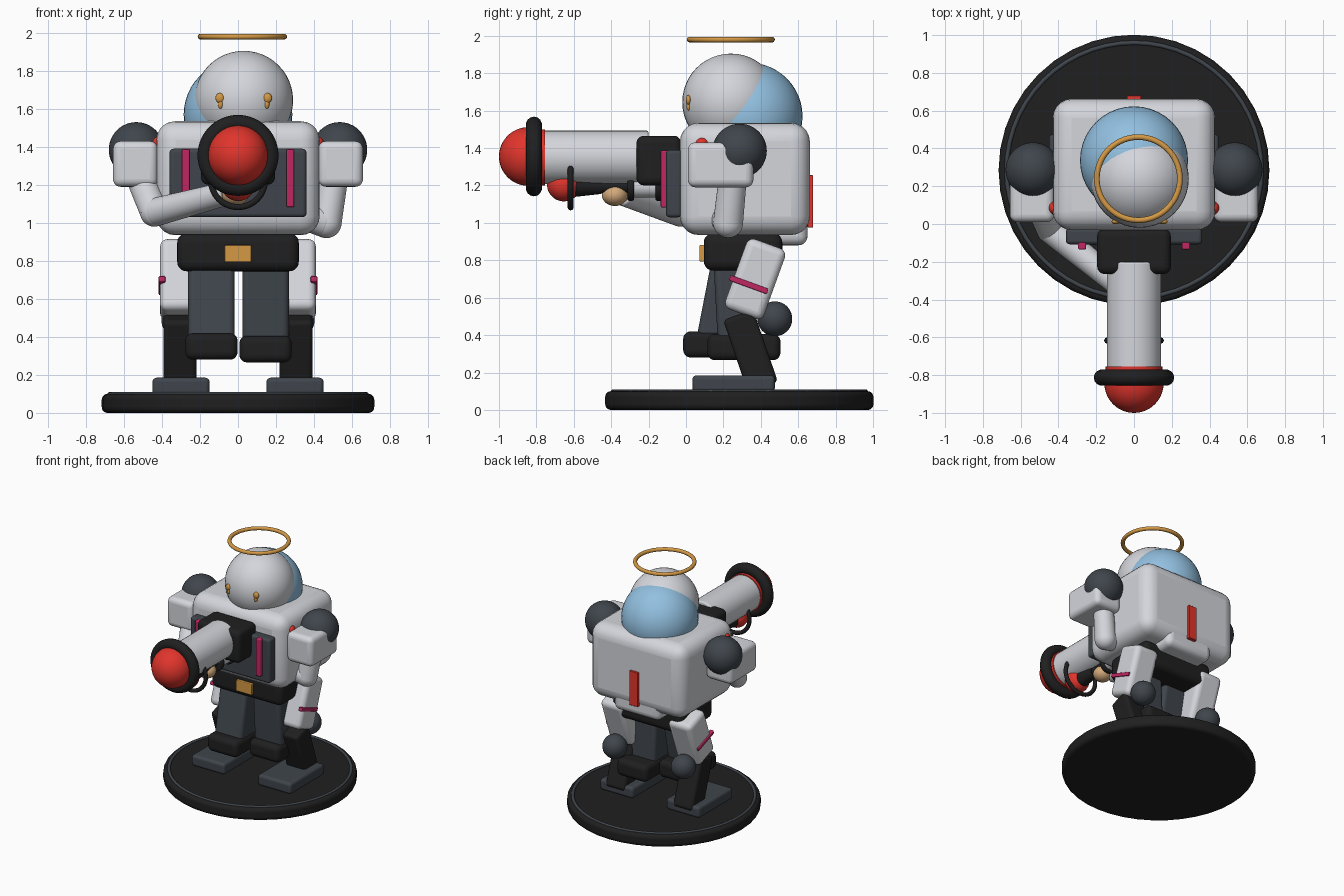
import bpy
import bmesh
from math import radians
from mathutils import Vector, Matrix

if "Cube" in bpy.data.objects:
    bpy.data.objects.remove(bpy.data.objects["Cube"])


def material(name, r, g, b):
    mat = bpy.data.materials.new(name)
    mat.use_nodes = True
    mat.diffuse_color = (r, g, b, 1)
    node = next(n for n in mat.node_tree.nodes if n.type == 'BSDF_PRINCIPLED')
    node.inputs["Base Color"].default_value = (r, g, b, 1)
    return mat


WHITE = material("armour_white", 0.66, 0.67, 0.71)
SLATE = material("slate_grey", 0.05, 0.06, 0.072)
BLACK = material("soft_black", 0.014, 0.014, 0.015)
RED = material("bright_red", 0.75, 0.035, 0.025)
PINK = material("magenta", 0.52, 0.02, 0.12)
GOLD = material("gold", 0.66, 0.32, 0.06)
BLUE = material("sky_blue", 0.29, 0.53, 0.75)
TAN = material("skin_tan", 0.65, 0.4, 0.2)


def add(name, bm, mat, bevel=0.0):
    mesh = bpy.data.meshes.new(name)
    bm.normal_update()
    bm.to_mesh(mesh)
    bm.free()
    mesh.materials.append(mat)
    ob = bpy.data.objects.new(name, mesh)
    bpy.context.scene.collection.objects.link(ob)
    if bevel:
        mod = ob.modifiers.new("rounding", 'BEVEL')
        mod.width = bevel
        mod.segments = 5
        mod.limit_method = 'ANGLE'
        mod.angle_limit = radians(40)
    bpy.ops.object.select_all(action='DESELECT')
    ob.select_set(True)
    bpy.context.view_layer.objects.active = ob
    bpy.ops.object.shade_smooth_by_angle(angle=radians(35))
    return ob


def box(name, mat, loc, size, bevel=0.02, tilt=0):
    bm = bmesh.new()
    bmesh.ops.create_cube(bm, size=1, matrix=Matrix.Diagonal((*size, 1)))
    ob = add(name, bm, mat, bevel)
    ob.location = loc
    ob.rotation_euler.x = radians(tilt)
    return ob


def ball(name, mat, loc, radius, scale=(1, 1, 1)):
    bm = bmesh.new()
    bmesh.ops.create_uvsphere(bm, u_segments=40, v_segments=24, radius=radius)
    ob = add(name, bm, mat)
    ob.location = loc
    ob.scale = scale
    return ob


def rod(name, mat, start, end, r1, r2=None, bevel=0.0):
    start, end = Vector(start), Vector(end)
    bm = bmesh.new()
    bmesh.ops.create_cone(bm, cap_ends=True, segments=40, radius1=r1,
                          radius2=r2 or r1, depth=(end - start).length)
    ob = add(name, bm, mat, bevel)
    ob.location = (start + end) / 2
    ob.rotation_euler = (end - start).to_track_quat('Z', 'Y').to_euler()
    return ob


def ring(name, mat, loc, major, minor, upright=False):
    bpy.ops.mesh.primitive_torus_add(location=loc, major_radius=major, minor_radius=minor,
                                     major_segments=56, minor_segments=14,
                                     rotation=(radians(90) if upright else 0, 0, 0))
    ob = bpy.context.object
    ob.name = name
    ob.data.materials.append(mat)
    bpy.ops.object.shade_smooth()
    return ob


# Round stand
rod("stand", BLACK, (0, 0.285, 0), (0, 0.285, 0.1), 0.717, bevel=0.03)
ring("stand_trim", SLATE, (0, 0.285, 0.098), 0.675, 0.012)

# Walking legs, thigh stripes, shoulders and panel stripes on both sides
for side, s in (("left", 1), ("right", -1)):
    box(side + "_foot", SLATE, (s * 0.3, 0.255, 0.14), (0.3, 0.44, 0.09), 0.022)
    box(side + "_shin", BLACK, (s * 0.305, 0.345, 0.315), (0.175, 0.17, 0.41), 0.025, 19)
    box(side + "_thigh", WHITE, (s * 0.305, 0.37, 0.7), (0.21, 0.22, 0.4), 0.04, -20)
    box(side + "_thigh_stripe", PINK, (s * 0.4, 0.335, 0.67), (0.035, 0.215, 0.03), 0.006, -20)
    ball(side + "_knee", SLATE, (s * 0.31, 0.475, 0.487), 0.093)
    ball(side + "_shoulder", SLATE, (s * 0.535, 0.287, 1.385), 0.145)
    box(side + "_upper_arm", WHITE, (s * 0.54, 0.185, 1.31), (0.235, 0.35, 0.24), 0.04)
    ball(side + "_shoulder_joint", RED, (s * 0.415, 0.085, 1.42), 0.036)
    box(side + "_chest_stripe", PINK, (s * 0.275, -0.115, 1.235), (0.042, 0.04, 0.305), 0.008)

# Hanging legs with shoes, one swung forward
for side, x, top, low, tilt in (("left", 0.145, 0.255, 0.27, 3), ("right", -0.14, 0.25, 0.16, -11)):
    box(side + "_hanging_leg", SLATE, (x, (top + low) / 2, 0.6), (0.245, 0.21, 0.5), 0.03, tilt)
    box(side + "_shoe", BLACK, (x, low + 0.02 * (1 + (x > 0)), 0.343 - 0.05 * x),
        (0.275, 0.39, 0.14), 0.04)

# Body
box("torso", WHITE, (0, 0.315, 1.235), (0.86, 0.695, 0.6), 0.1)
box("lower_back", WHITE, (0, 0.46, 1.0), (0.42, 0.38, 0.24), 0.05)
box("belt", BLACK, (0, 0.305, 0.845), (0.64, 0.42, 0.2), 0.05)
box("buckle", GOLD, (0, 0.09, 0.838), (0.14, 0.035, 0.09), 0.006)
box("chest_panel", SLATE, (0, -0.065, 1.21), (0.72, 0.085, 0.36), 0.02)
box("back_stripe", RED, (0, 0.665, 1.115), (0.075, 0.03, 0.28), 0.005)

# Head, visor, eyes and halo
head = Vector((0.03, 0.24, 1.645))
ball("head", WHITE, head, 0.26)
ball("visor", BLUE, (0, 0.337, 1.57), 0.286)
for side, s in (("left", 1), ("right", -1)):
    ball(side + "_eye", GOLD, head + Vector((s * 0.125, -0.227, 0.012)), 0.026, (0.9, 0.55, 1))
    ball(side + "_eye_tip", GOLD, head + Vector((s * 0.122, -0.226, -0.02)), 0.024, (0.55, 0.5, 1))
ring("halo", GOLD, (0.023, 0.24, 1.98), 0.22, 0.015)

# Large chest cannon
box("cannon_mount", BLACK, (0, -0.145, 1.333), (0.39, 0.24, 0.265), 0.04)
rod("cannon_barrel", WHITE, (0, -0.2, 1.35), (0, -0.77, 1.35), 0.143, bevel=0.012)
rod("cannon_collar", RED, (0, -0.755, 1.35), (0, -0.845, 1.35), 0.15)
ring("cannon_ring", BLACK, (0, -0.813, 1.355), 0.17, 0.043, True)
ball("cannon_ball", RED, (0, -0.843, 1.355), 0.157)

# Small lower blaster
ball("blaster_ball", RED, (0, -0.653, 1.205), 0.09)
ring("blaster_ring", BLACK, (0, -0.617, 1.225), 0.142, 0.016, True)
rod("blaster_neck", BLACK, (0, -0.6, 1.2), (0, -0.45, 1.195), 0.062, 0.04)
rod("blaster_body", BLACK, (0, -0.47, 1.195), (0, -0.28, 1.195), 0.035)
rod("blaster_sleeve", WHITE, (0, -0.29, 1.195), (0, -0.1, 1.195), 0.06)
for i, y in enumerate((-0.295, -0.145)):
    rod("blaster_band_%d" % (i + 1), BLACK, (0, y - 0.018, 1.195), (0, y + 0.018, 1.195),
        0.077, bevel=0.01)

# Right arm reaching across to the blaster
elbow, wrist = (-0.44, -0.03, 1.055), (-0.06, -0.34, 1.155)
rod("right_lower_arm", WHITE, (-0.515, 0.14, 1.24), elbow, 0.075)
ball("right_elbow", WHITE, elbow, 0.075)
rod("right_forearm", WHITE, elbow, wrist, 0.075, 0.062, bevel=0.015)
ball("right_hand", TAN, (-0.015, -0.38, 1.15), 0.07, (1, 1, 0.85))

# Left arm hanging down
elbow = (0.465, 0.225, 1.0)
rod("left_lower_arm", WHITE, (0.505, 0.25, 1.24), elbow, 0.075, 0.08)
ball("left_elbow", WHITE, elbow, 0.08)
rod("left_forearm", WHITE, elbow, (0.37, 0.205, 1.03), 0.08, 0.075, bevel=0.02)
